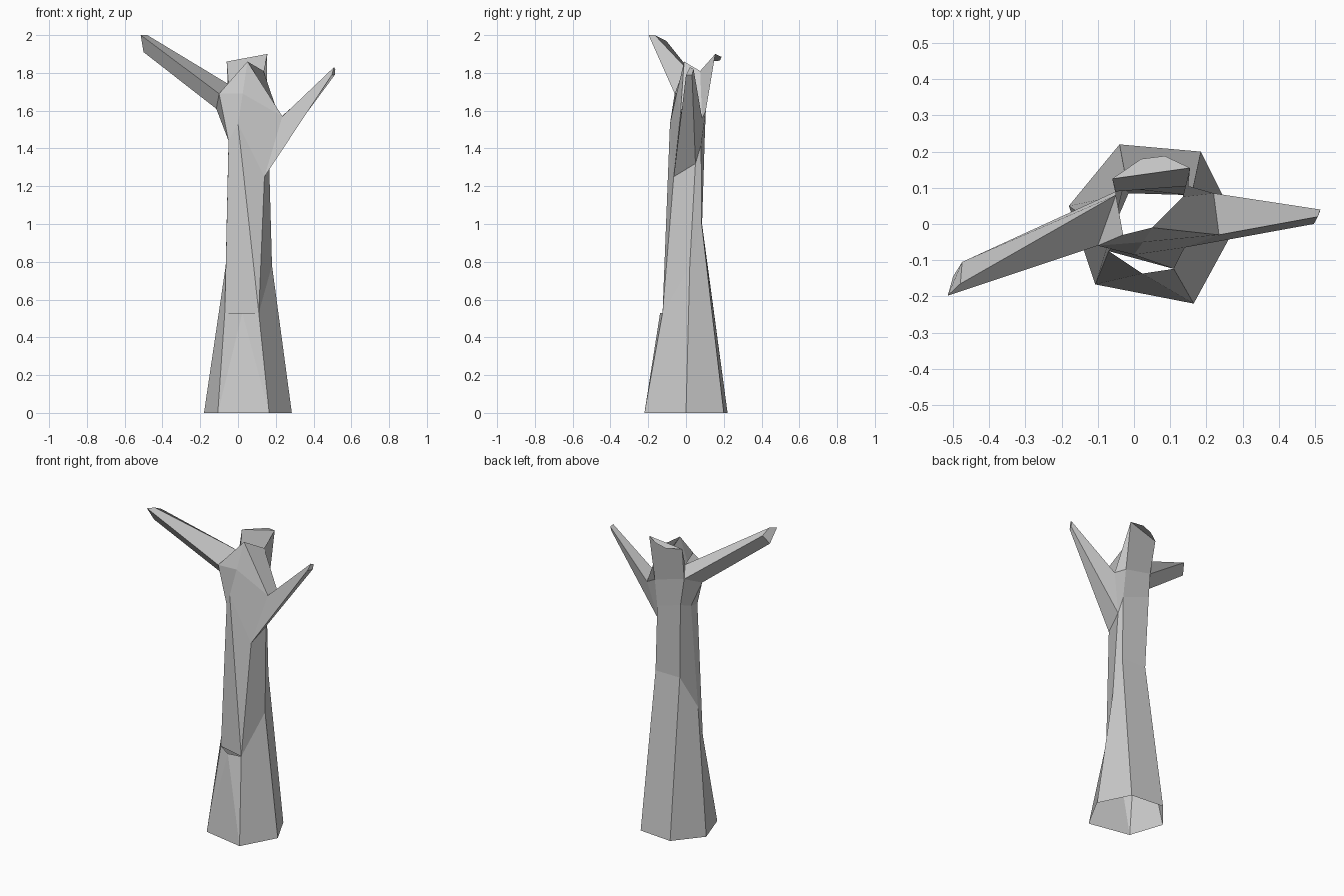
import bpy, bmesh

if "Cube" in bpy.data.objects:
    bpy.data.objects.remove(bpy.data.objects["Cube"])


def build(name, polys):
    """Make a flat-shaded object from polygons given as corner points."""
    bm = bmesh.new()
    for p in polys:
        pts = [q for i, q in enumerate(p) if q != p[i - 1]]
        if len(pts) > 2:
            bm.faces.new([bm.verts.new(q) for q in pts])
    bmesh.ops.remove_doubles(bm, verts=bm.verts, dist=0.0005)
    bmesh.ops.recalc_face_normals(bm, faces=bm.faces)
    me = bpy.data.meshes.new(name)
    bm.to_mesh(me)
    bm.free()
    ob = bpy.data.objects.new(name, me)
    bpy.context.collection.objects.link(ob)
    return ob


def loft(a, b, skip=()):
    """Quads between two rings, leaving out the listed sides."""
    n = len(a)
    return [[a[i], a[(i + 1) % n], b[(i + 1) % n], b[i]]
            for i in range(n) if i not in skip]


# Ring order: left, back left, back right, right, front right, front middle, front left
base = [(-.18, .05, 0), (-.04, .22, 0), (.185, .20, 0), (.285, 0, 0),
        (.165, -.22, 0), (.165, -.22, 0), (-.107, -.167, 0)]
knee = [(-.065, -.03, .78), (-.015, .085, 1.0), (.16, .083, 1.0), (.18, .02, .78),
        (.11, -.124, .53), (.11, -.124, .53), (-.07, -.075, .53)]
chest = [(-.05, .02, 1.45), (-.03, .10, 1.48), (.15, .08, 1.42), (.165, .05, 1.32),
         (.14, -.065, 1.25), (0, -.085, 1.53), (-.05, -.045, 1.44)]
shoulder = [(-.115, 0, 1.61), (-.05, .09, 1.65), (.15, .105, 1.6), (.22, .085, 1.56),
            (.235, -.03, 1.57), (.025, -.05, 1.69), (-.10, -.06, 1.69)]
rim = [(-.05, .08, 1.74), (-.06, .125, 1.86), (.155, .155, 1.9), (.135, .075, 1.81),
       (.05, -.01, 1.86), (.05, -.01, 1.86), (-.03, -.03, 1.77)]

# Hollow trunk, open where the front flap and the branches attach
build("trunk", loft(base, knee, skip=(5,)) + loft(knee, chest)
      + loft(chest, shoulder, skip=(3,)))

# Front bark flap standing slightly proud of the trunk
lip = (.023, -.137, .53)
build("bark_flap", [[base[6], base[5], lip], [base[6], lip, knee[6]],
                    [base[5], knee[5], lip]])

# Broken crown with a flared, jagged back edge
crown = loft(shoulder, rim, skip=(0, 6))
crown += [[shoulder[1], rim[1], rim[0]], [shoulder[6], rim[0], rim[6]],
          [rim[1], (.02, .18, 1.865), (.085, .188, 1.885), rim[2]]]
build("crown", crown)

# Branches taper from the shoulder to small capped tips
left_root = [shoulder[6], rim[0], shoulder[1], shoulder[0]]
left_tip = [(-.515, -.198, 2.0), (-.48, -.165, 2.0), (-.475, -.105, 1.97), (-.50, -.145, 1.91)]
right_root = [shoulder[4], shoulder[3], chest[3], chest[4]]
right_tip = [(.508, .02, 1.83), (.515, .04, 1.82), (.513, .032, 1.79), (.497, 0, 1.79)]
for name, root, tip in (("left_branch", left_root, left_tip),
                        ("right_branch", right_root, right_tip)):
    build(name, loft(root, tip) + [tip])
